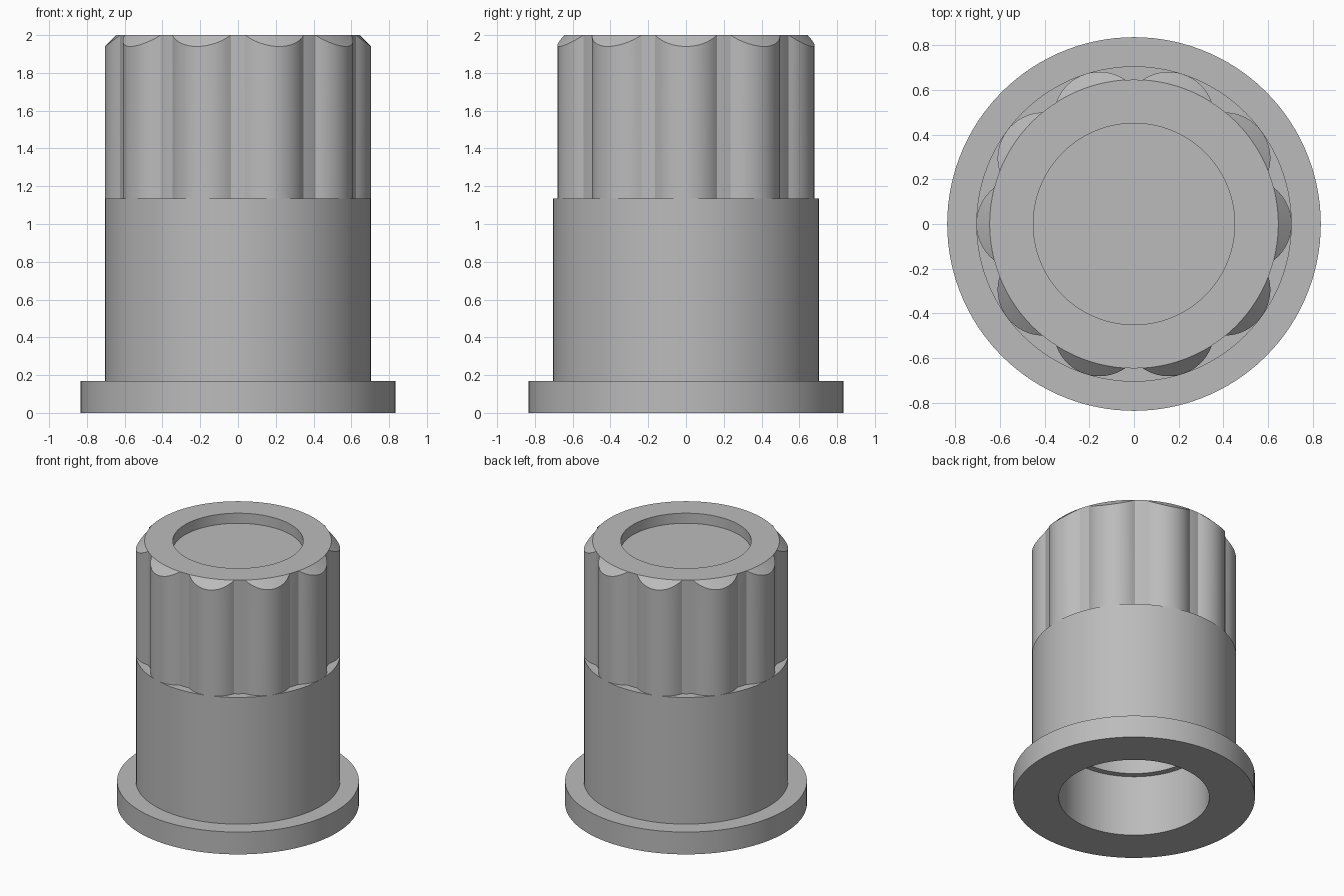
import bpy, bmesh, math

cube = bpy.data.objects.get("Cube")
if cube:
    bpy.data.objects.remove(cube, do_unlink=True)

grey = bpy.data.materials.new("plain_grey")
grey.use_nodes = True
grey.diffuse_color = (0.5, 0.5, 0.5, 1)
grey.node_tree.nodes["Principled BSDF"].inputs["Base Color"].default_value = (0.5, 0.5, 0.5, 1)

CORE, TIP, HALF = 0.645, 0.705, 0.163   # core radius, lobe tip radius, lobe half width
LOBES, TOP, SHOULDER = 10, 2.0, 1.135


def circle(r, z, n=120):
    return [(r * math.cos(2 * math.pi * i / n), r * math.sin(2 * math.pi * i / n), z)
            for i in range(n)]


def loft(name, rings):
    """Skin equal-length rings; rings of zero radius close the surface."""
    bm = bmesh.new()
    loops = [[bm.verts.new(p) for p in ring] for ring in rings]
    n = len(loops[0])
    for a, b in zip(loops, loops[1:]):
        for i in range(n):
            j = (i + 1) % n
            bm.faces.new((a[i], a[j], b[j], b[i]))
    bmesh.ops.remove_doubles(bm, verts=bm.verts, dist=0.0001)
    bmesh.ops.recalc_face_normals(bm, faces=bm.faces)
    mesh = bpy.data.meshes.new(name)
    bm.to_mesh(mesh)
    bm.free()
    mesh.materials.append(grey)
    obj = bpy.data.objects.new(name, mesh)
    bpy.context.collection.objects.link(obj)
    bpy.ops.object.select_all(action="DESELECT")
    obj.select_set(True)
    bpy.context.view_layer.objects.active = obj
    bpy.ops.object.shade_smooth_by_angle(angle=math.radians(20))
    return obj


# Flange, round body and stepped bore
body_profile = [(0, 1.75), (0.475, 1.75), (0.475, 0.465), (0.52, 0.465), (0.52, 0),
                (0.835, 0), (0.835, 0.17), (TIP, 0.17), (TIP, SHOULDER), (0.6, SHOULDER)]
loft("flanged_body", [circle(r, z) for r, z in body_profile])

# Lobed outline: arcs bulging from the core, with short core arcs between
edge = math.asin(HALF / CORE)
sagitta = TIP - CORE * math.cos(edge)
arc_r = (HALF ** 2 + sagitta ** 2) / (2 * sagitta)
arc_c = TIP - arc_r
sweep = math.asin(HALF / arc_r)
pitch = 2 * math.pi / LOBES
outline = []
for k in range(LOBES):
    for i in range(17):
        t = sweep * (i / 8 - 1)
        x, y = arc_c + arc_r * math.cos(t), arc_r * math.sin(t)
        outline.append((math.hypot(x, y), math.atan2(y, x) + k * pitch))
    for i in range(1, 4):
        outline.append((CORE, edge + (pitch - 2 * edge) * i / 4 + k * pitch))


def head_ring(z, radius=None, chamfer=False):
    ring = []
    for r, a in outline:
        rr = r if radius is None else radius
        zz = z - (r - CORE) if chamfer else z
        ring.append((rr * math.cos(a), rr * math.sin(a), zz))
    return ring


# Lobed head with conical chamfer and a shallow recess in its top
loft("lobed_head", [head_ring(SHOULDER), head_ring(TOP, chamfer=True), head_ring(TOP, CORE),
                    head_ring(TOP, 0.45), head_ring(1.923, 0.45), head_ring(1.923, 0)])
